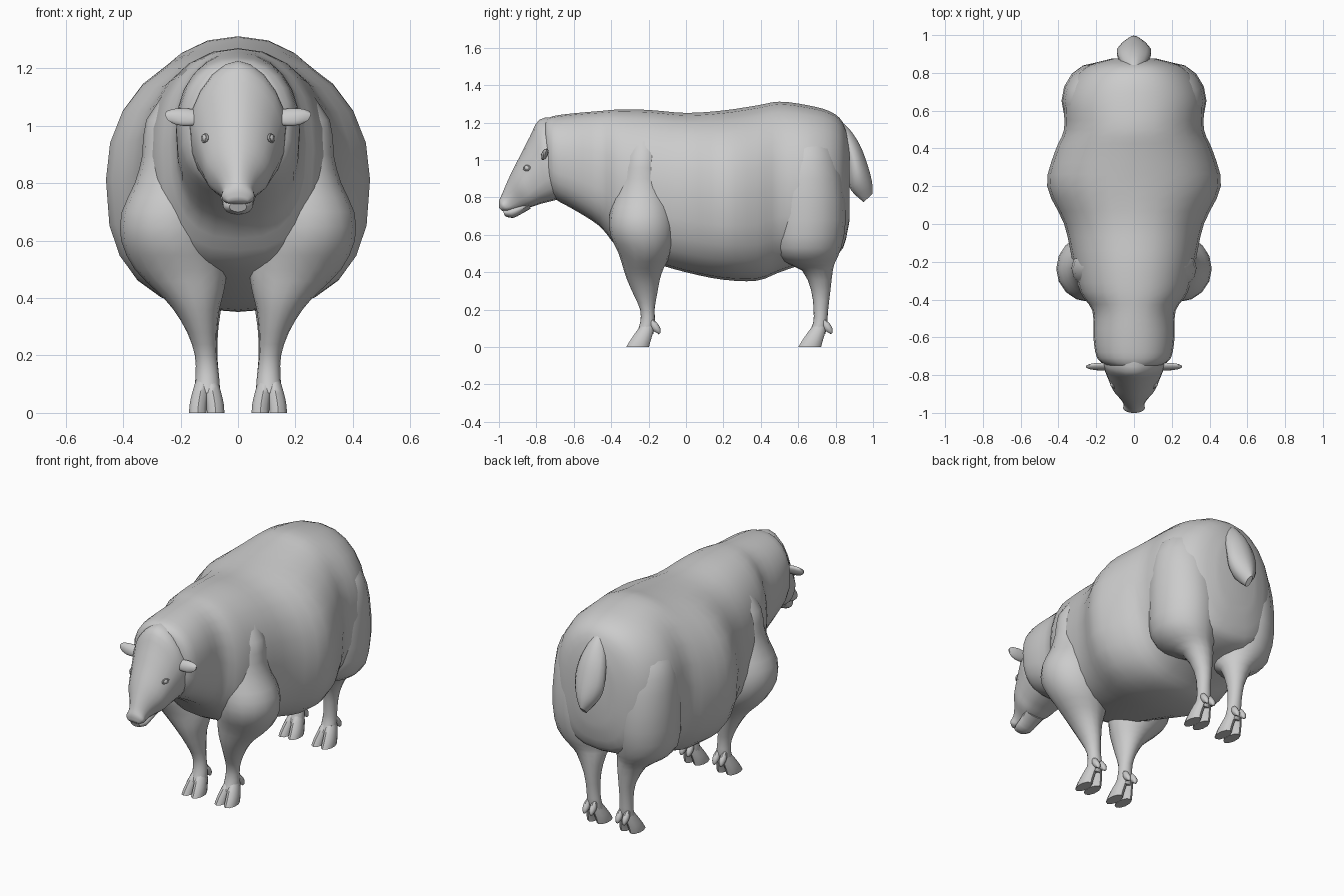
import bpy, bmesh
from math import cos, sin, pi, radians, copysign


def smooth_path(rows, steps):
    """Catmull-Rom interpolation of section rows."""
    out = []
    n = len(rows)
    for i in range(n - 1):
        p = [rows[max(i - 1, 0)], rows[i], rows[i + 1], rows[min(i + 2, n - 1)]]
        for k in range(steps):
            t = k / steps
            out.append([0.5 * (2 * b + (c - a) * t + (2 * a - 5 * b + 4 * c - d) * t * t
                               + (3 * b - a - 3 * c + d) * t ** 3)
                        for a, b, c, d in zip(*p)])
    out.append(list(rows[-1]))
    return out


def loft(name, rows, sides=20, steps=3, e1=2.0, e2=2.0, mirror=False):
    """Rows: x centre, half width, then y,z of the two opposite edge points.
    e1 / e2 are the roundness exponents on the first / second edge's half."""
    bm = bmesh.new()
    rings = []
    for xc, a, y1, z1, y2, z2 in smooth_path(rows, steps):
        ring = []
        for k in range(sides):
            t = 2 * pi * k / sides
            e = e1 if cos(t) > 0 else e2
            c = copysign(abs(cos(t)) ** (2 / e), cos(t))
            s = copysign(abs(sin(t)) ** (2 / e), sin(t))
            ring.append(bm.verts.new((xc + a * s,
                                      (y1 + y2) / 2 + c * (y1 - y2) / 2,
                                      (z1 + z2) / 2 + c * (z1 - z2) / 2)))
        rings.append(ring)
    for r, q in zip(rings, rings[1:]):
        for k in range(sides):
            j = (k + 1) % sides
            bm.faces.new((r[k], r[j], q[j], q[k]))
    bm.faces.new(rings[0])
    bm.faces.new(rings[-1])
    bmesh.ops.recalc_face_normals(bm, faces=bm.faces)
    me = bpy.data.meshes.new(name)
    bm.to_mesh(me)
    bm.free()
    ob = bpy.data.objects.new(name, me)
    bpy.context.collection.objects.link(ob)
    if mirror:
        ob.modifiers.new("Mirror", 'MIRROR')
    return ob


def upright(rows):
    """(y, half width, bottom z, top z) -> loft rows."""
    return [(0, a, y, zt, y, zb) for y, a, zb, zt in rows]


def level(rows, dy=0):
    """(z, x centre, half width, front y, back y) -> loft rows."""
    return [(x, a, yf + dy, z, yb + dy, z) for z, x, a, yf, yb in rows]


# Woolly body and neck
loft("body", upright([
    (-0.75, 0.14, 0.88, 1.215), (-0.71, 0.195, 0.80, 1.235),
    (-0.60, 0.215, 0.735, 1.25), (-0.46, 0.22, 0.645, 1.262),
    (-0.36, 0.285, 0.53, 1.27), (-0.20, 0.325, 0.46, 1.268),
    (0.00, 0.37, 0.40, 1.252), (0.20, 0.46, 0.36, 1.265),
    (0.38, 0.42, 0.355, 1.292), (0.50, 0.37, 0.40, 1.312),
    (0.65, 0.37, 0.45, 1.293), (0.77, 0.32, 0.48, 1.26),
    (0.84, 0.24, 0.53, 1.20), (0.875, 0.12, 0.68, 1.08)]),
    sides=24, steps=3, e1=2.15, e2=2.6)

# Front and hind legs with shoulder and haunch
loft("front_legs", level([
    (1.16, 0.14, 0.08, -0.30, -0.14), (1.02, 0.18, 0.14, -0.34, -0.12),
    (0.90, 0.195, 0.138, -0.36, -0.11), (0.80, 0.21, 0.150, -0.385, -0.085),
    (0.70, 0.235, 0.17, -0.41, -0.065), (0.60, 0.235, 0.172, -0.405, -0.06),
    (0.50, 0.20, 0.16, -0.36, -0.08), (0.42, 0.165, 0.115, -0.335, -0.12),
    (0.36, 0.145, 0.08, -0.315, -0.14), (0.28, 0.125, 0.052, -0.28, -0.155),
    (0.20, 0.112, 0.038, -0.245, -0.168), (0.13, 0.107, 0.041, -0.245, -0.165),
    (0.07, 0.107, 0.045, -0.266, -0.175)]), sides=16, steps=2, mirror=True)
loft("hind_legs", level([
    (1.18, 0.13, 0.09, 0.56, 0.74), (1.06, 0.18, 0.16, 0.50, 0.80),
    (0.90, 0.20, 0.178, 0.46, 0.84),
    (0.68, 0.20, 0.182, 0.45, 0.855), (0.53, 0.19, 0.17, 0.46, 0.83),
    (0.46, 0.165, 0.13, 0.51, 0.80), (0.41, 0.135, 0.085, 0.62, 0.785),
    (0.30, 0.115, 0.047, 0.67, 0.772), (0.20, 0.110, 0.038, 0.682, 0.76),
    (0.13, 0.107, 0.041, 0.68, 0.755), (0.07, 0.107, 0.045, 0.655, 0.745)]),
    sides=16, steps=2, mirror=True)

# Head: top line and jaw line pairs
loft("head", [(0,) + r for r in [
    (0.15, -0.70, 1.23, -0.62, 0.80), (0.168, -0.785, 1.215, -0.68, 0.79),
    (0.150, -0.835, 1.125, -0.74, 0.775), (0.133, -0.878, 1.04, -0.78, 0.765),
    (0.112, -0.925, 0.95, -0.825, 0.75), (0.072, -0.962, 0.87, -0.88, 0.738),
    (0.055, -0.985, 0.815, -0.92, 0.73), (0.057, -1.0, 0.78, -0.955, 0.727),
    (0.035, -0.999, 0.745, -0.982, 0.728)]], e1=1.75, e2=2.7)

# Lower jaw
loft("lower_jaw", [(0,) + r for r in [
    (0.066, -0.85, 0.79, -0.83, 0.740), (0.056, -0.90, 0.765, -0.88, 0.712),
    (0.050, -0.95, 0.745, -0.925, 0.690), (0.03, -0.982, 0.735, -0.968, 0.70)]],
    sides=14, steps=2)

# Cloven hooves and dewclaws
for part, dy in (("front", 0.0), ("hind", 0.92)):
    for side, dx in (("inner", -1), ("outer", 1)):
        x = 0.109
        loft(f"{part}_{side}_hooves", level([
            (0.11, x + 0.014 * dx, 0.026, -0.245, -0.168),
            (0.07, x + 0.022 * dx, 0.030, -0.275, -0.178),
            (0.03, x + 0.029 * dx, 0.032, -0.302, -0.19),
            (0.0, x + 0.031 * dx, 0.032, -0.32, -0.198)], dy),
            sides=10, steps=2, mirror=True)
        loft(f"{part}_{side}_dewclaws", [(x + 0.022 * dx, a, y1 + dy, z1, y2 + dy, z2)
             for a, y1, z1, y2, z2 in [
                 (0.012, -0.195, 0.12, -0.178, 0.15), (0.019, -0.178, 0.09, -0.155, 0.13),
                 (0.015, -0.155, 0.075, -0.137, 0.10), (0.006, -0.145, 0.068, -0.137, 0.075)]],
             sides=8, steps=2, mirror=True)

# Tail
loft("tail", [(0,) + r for r in [
    (0.03, 0.80, 1.225, 0.78, 1.15), (0.065, 0.87, 1.17, 0.82, 1.06),
    (0.088, 0.93, 1.08, 0.85, 0.99), (0.092, 0.972, 0.97, 0.865, 0.90),
    (0.065, 0.995, 0.88, 0.885, 0.835), (0.015, 0.998, 0.82, 0.95, 0.775)]],
    sides=14, e1=1.7)

# Ears: flattened leaves built along x
bm = bmesh.new()
bmesh.ops.create_uvsphere(bm, u_segments=14, v_segments=12, radius=1)
for v in bm.verts:
    x, y, z = v.co
    w = 0.034 + 0.012 * x if z < 0 else 0.026      # fuller lower lobe
    v.co = (0.172 + 0.084 * x, -0.755 + 0.018 * y + 0.01 * z, 1.034 + w * z + 0.008 * x)
me = bpy.data.meshes.new("ears")
bm.to_mesh(me)
bm.free()
ears = bpy.data.objects.new("ears", me)
bpy.context.collection.objects.link(ears)
ears.modifiers.new("Mirror", 'MIRROR')

# Eyes with lids
for sx in (1, -1):
    at = (sx * 0.110, -0.848, 0.957)
    turn = (radians(80), 0, sx * radians(62))
    bpy.ops.mesh.primitive_uv_sphere_add(segments=12, ring_count=8, radius=0.016, location=at)
    bpy.context.object.name = "eye"
    lid_at = (at[0] + sx * 0.006, at[1] - 0.003, at[2])
    bpy.ops.mesh.primitive_torus_add(major_segments=16, minor_segments=6, major_radius=0.017,
                                     minor_radius=0.005, location=lid_at, rotation=turn)
    bpy.context.object.name = "eyelid"
    bpy.context.object.scale = (1.1, 0.75, 1)

# Smooth shading everywhere
bpy.ops.object.select_all(action='SELECT')
bpy.context.view_layer.objects.active = ears
bpy.ops.object.shade_smooth_by_angle(angle=radians(45))
